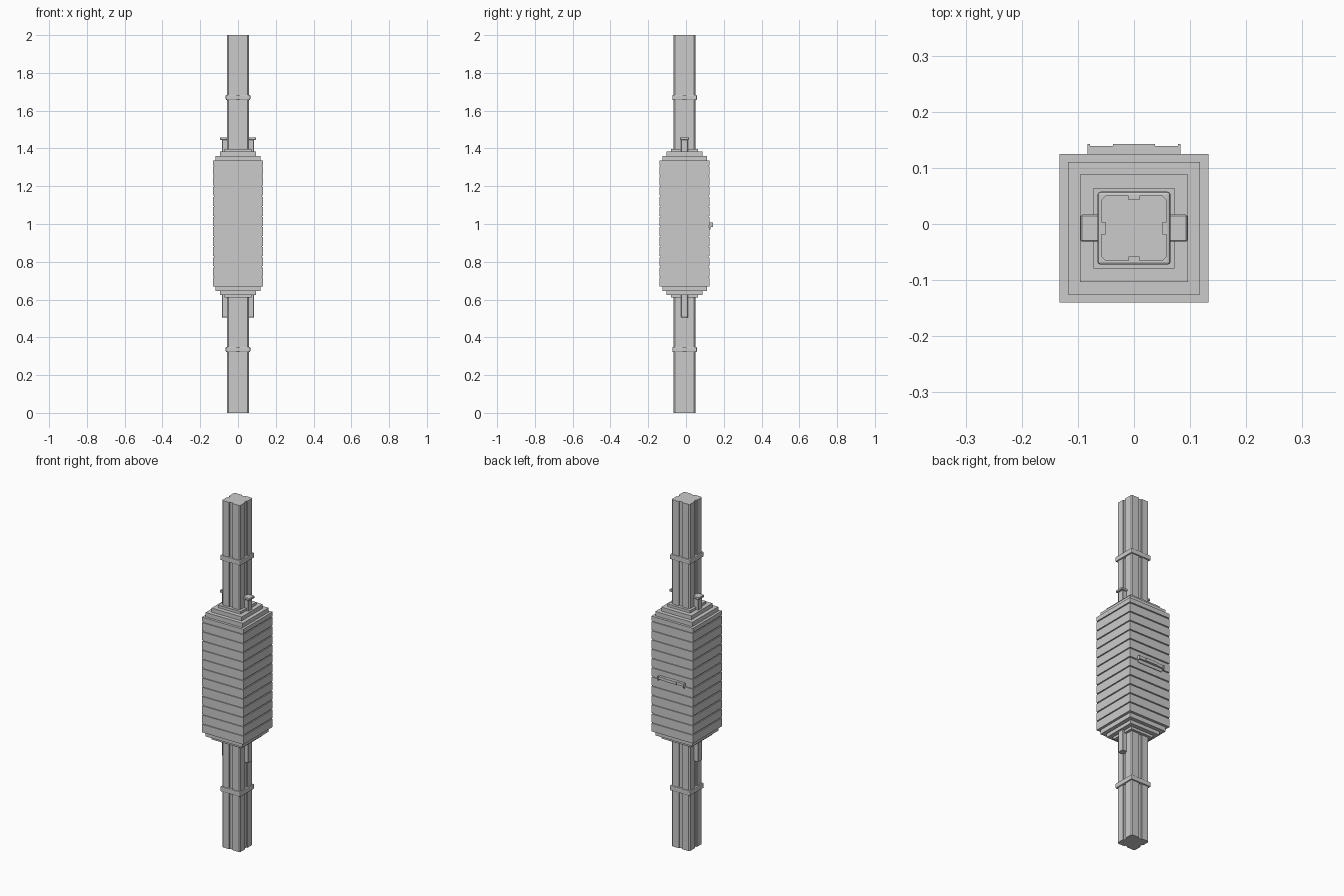
import bpy, bmesh

if "Cube" in bpy.data.objects:
    bpy.data.objects.remove(bpy.data.objects["Cube"])

CY = -0.0075  # body axis, shifted forward to balance the rear handle


def finish(name, bm, bevel=0.0, segments=1):
    bmesh.ops.recalc_face_normals(bm, faces=bm.faces)
    me = bpy.data.meshes.new(name)
    bm.to_mesh(me)
    bm.free()
    ob = bpy.data.objects.new(name, me)
    bpy.context.collection.objects.link(ob)
    if bevel:
        m = ob.modifiers.new("Bevel", 'BEVEL')
        m.width, m.segments = bevel, segments
    return ob


def add_box(bm, x0, x1, y0, y1, z0, z1):
    vs = bmesh.ops.create_cube(bm, size=1)["verts"]
    for v in vs:
        v.co.x = x1 if v.co.x > 0 else x0
        v.co.y = y1 if v.co.y > 0 else y0
        v.co.z = z1 if v.co.z > 0 else z0


def square(name, r, z0, z1, bevel=0.0, segments=1):
    bm = bmesh.new()
    add_box(bm, -r, r, CY - r, CY + r, z0, z1)
    return finish(name, bm, bevel, segments)


# Post: square section with chamfered corners and a groove on each side
R, C, G, D = 0.058, 0.007, 0.01, 0.007
side = [(R, -R + C), (R, -G), (R - D, -G), (R - D, G), (R, G), (R, R - C)]
section = []
for k in range(4):
    for x, y in side:
        for _ in range(k):
            x, y = -y, x
        section.append((x, y + CY))
bm = bmesh.new()
face = bm.faces.new([bm.verts.new((x, y, 0)) for x, y in section])
ext = bmesh.ops.extrude_face_region(bm, geom=[face], use_keep_orig=True)
for v in [g for g in ext["geom"] if isinstance(g, bmesh.types.BMVert)]:
    v.co.z = 2
finish("post", bm)

# Rounded clamp rings on the post
for name, z in (("lower_ring", 0.336), ("upper_ring", 1.67)):
    square(name, 0.065, z - 0.014, z + 0.014, 0.005, 2)

# Housing: core with stacked slabs separated by thin grooves
square("housing_core", 0.127, 0.672, 1.333)
bm = bmesh.new()
pitch, gap, z = 0.0533, 0.006, 0.67
while z < 1.33:
    top = min(z + pitch - gap, 1.335)
    add_box(bm, -0.1325, 0.1325, CY - 0.1325, CY + 0.1325, z, top)
    z += pitch
finish("housing_slabs", bm)

# Stepped plates above and below the housing
steps = [(0.118, 1.33, 1.36, 0.645, 0.675),
         (0.096, 1.355, 1.383, 0.625, 0.65),
         (0.072, 1.38, 1.398, 0.611, 0.63)]
for i, (r, a, b, c, d) in enumerate(steps):
    square(f"upper_step_{i + 1}", r, a, b)
    square(f"lower_step_{i + 1}", r, c, d)

# Side rods with wider caps, mirrored left and right
for label, s in (("left", -1), ("right", 1)):
    for part, x0, x1, hw, z0, z1 in (("rod_top", 0.05, 0.085, 0.018, 1.35, 1.45),
                                     ("rod_cap", 0.05, 0.095, 0.024, 1.446, 1.459),
                                     ("rod_bottom", 0.05, 0.085, 0.018, 0.505, 0.65)):
        bm = bmesh.new()
        add_box(bm, min(s * x0, s * x1), max(s * x0, s * x1), CY - hw, CY + hw, z0, z1)
        finish(f"{label}_{part}", bm, 0.002)

# Rear handle: shelf lip with a thin backing plate and end tabs
bm = bmesh.new()
add_box(bm, -0.083, 0.083, 0.12, 0.139, 0.99, 1.007)
add_box(bm, -0.037, 0.037, 0.12, 0.143, 0.99, 1.007)
finish("handle_shelf", bm)
bm = bmesh.new()
add_box(bm, -0.078, 0.078, 0.12, 0.129, 0.972, 0.992)
for s in (-1, 1):
    add_box(bm, s * 0.0805 - 0.0025, s * 0.0805 + 0.0025, 0.12, 0.143, 0.985, 1.007)
finish("handle_back", bm)
